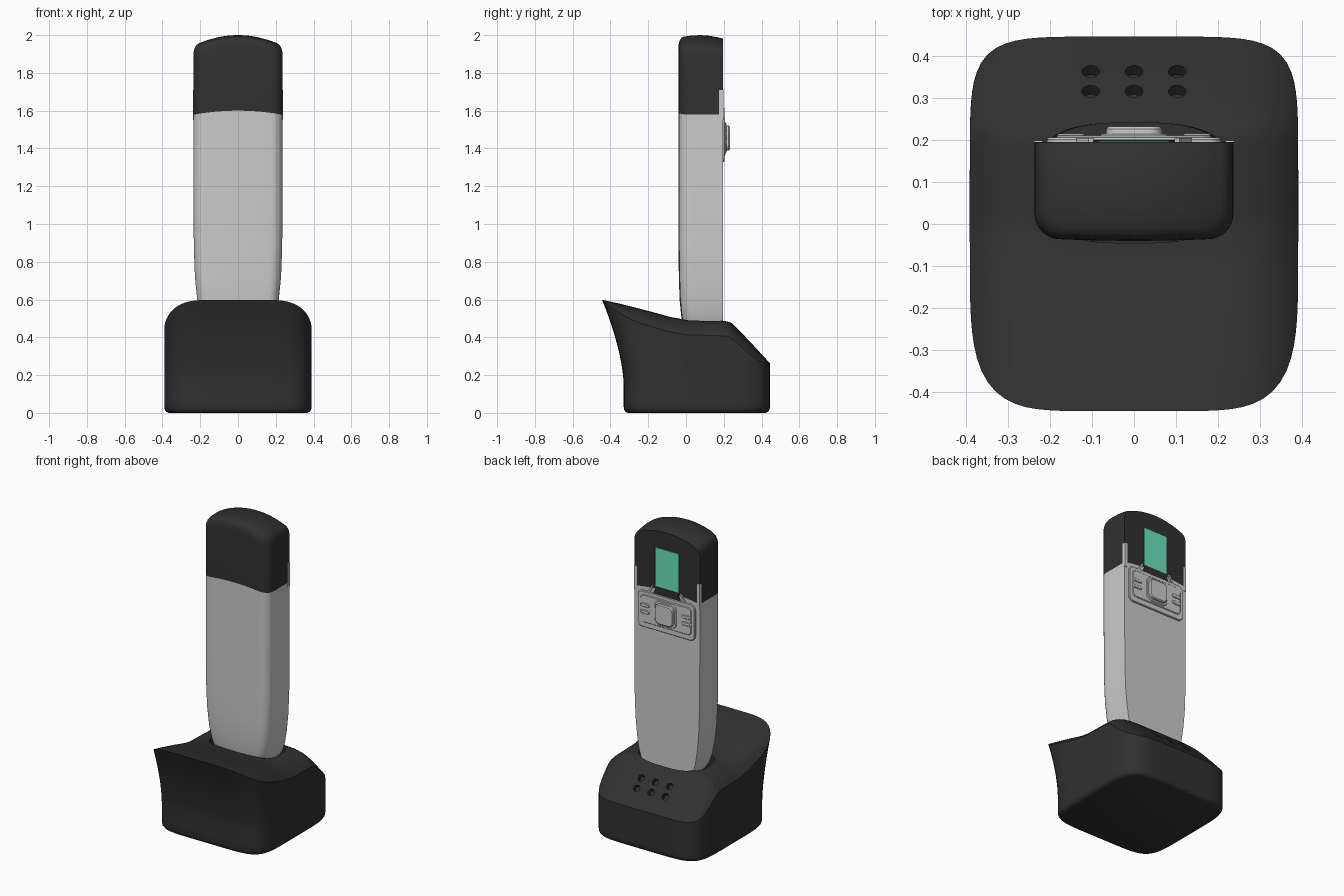
import bpy, bmesh, math
from mathutils import Matrix, Vector

if "Cube" in bpy.data.objects:
    bpy.data.objects.remove(bpy.data.objects["Cube"])


def material(name, rgb):
    m = bpy.data.materials.new(name)
    m.diffuse_color = (*rgb, 1)
    m.use_nodes = True
    m.node_tree.nodes["Principled BSDF"].inputs["Base Color"].default_value = m.diffuse_color
    return m


DARK = material("dark_plastic", (0.03, 0.03, 0.03))
TEAL = material("screen_teal", (0.14, 0.78, 0.5))


def lerp(table, v):
    """Linear lookup in a table of (key, value) pairs."""
    if v <= table[0][0]:
        return table[0][1]
    for (a, p), (b, q) in zip(table, table[1:]):
        if v <= b:
            return p + (q - p) * (v - a) / (b - a)
    return table[-1][1]


def smooth(ob, angle=35):
    bpy.ops.object.select_all(action='DESELECT')
    ob.select_set(True)
    bpy.context.view_layer.objects.active = ob
    bpy.ops.object.shade_smooth_by_angle(angle=math.radians(angle))


def add_object(name, bm, mat=None):
    bmesh.ops.recalc_face_normals(bm, faces=bm.faces[:])
    me = bpy.data.meshes.new(name)
    bm.to_mesh(me)
    bm.free()
    ob = bpy.data.objects.new(name, me)
    bpy.context.collection.objects.link(ob)
    if mat:
        me.materials.append(mat)
    return ob


def loft(name, rings, mat=None):
    """Skin equal-length rings and cap both ends."""
    bm = bmesh.new()
    vs = [[bm.verts.new(p) for p in r] for r in rings]
    n = len(rings[0])
    for a, b in zip(vs, vs[1:]):
        for i in range(n):
            j = (i + 1) % n
            bm.faces.new((a[i], a[j], b[j], b[i]))
    bm.faces.new(vs[0])
    bm.faces.new(vs[-1])
    return add_object(name, bm, mat)


def superellipse(hw, hd, cy, n, count=128):
    out = []
    for i in range(count):
        a = 2 * math.pi * i / count
        c, s = math.cos(a), math.sin(a)
        # direction is stretched to the box so samples follow its corners
        r = (abs(c) ** n + abs(s) ** n) ** (-1 / n)
        out.append((hw * r * c, cy + hd * r * s))
    return out


# ---- charging base ----
PROFILE = [(-0.45, 0.6), (-0.35, 0.578), (-0.2, 0.54), (-0.08, 0.507), (0, 0.493),
           (0.1, 0.491), (0.21, 0.487), (0.24, 0.477), (0.29, 0.428), (0.35, 0.365), (0.445, 0.262)]


def base_top(x, y):
    return lerp(PROFILE, y) - 0.08 * min(1, abs(x) / 0.39) ** 6


def lean(v, z):
    k = max(0, (z - 0.15) / 0.45) ** 1.6
    return v - 0.115 * k * (0.445 - v) / 0.775


plan = superellipse(0.39, 0.3875, 0.0575, 6)
rings = [[(x * s, 0.0575 + (y - 0.0575) * s, z) for x, y in plan]
         for s, z in ((0.94, 0), (0.975, 0.006), (0.993, 0.017), (1, 0.035))]
rim = []
for x, v in plan:
    y = v
    for _ in range(15):
        y = lean(v, base_top(x, y))
    rim.append((x, y, base_top(x, y)))
for k in range(1, 13):
    ring = []
    for (x, v), p in zip(plan, rim):
        z = 0.035 + (p[2] - 0.035) * k / 12
        ring.append((x, lean(v, z), z))
    rings.append(ring)
slot = superellipse(0.235, 0.1425, 0.0975, 3)
for k in range(1, 25):
    t = k / 24
    ring = []
    for p, q in zip(rim, slot):
        x, y = p[0] + (q[0] - p[0]) * t, p[1] + (q[1] - p[1]) * t
        ring.append((x, y, base_top(x, y)))
    rings.append(ring)
rings.append([(x * 0.97, y, 0.4) for x, y in slot])
base = loft("charging_base", rings, DARK)

# speaker holes in the rear slope
bm = bmesh.new()
for x in (-0.103, 0, 0.103):
    for y in (0.315, 0.362):
        tilt = Vector((0, 0.73, 0.68)).to_track_quat('Z', 'Y').to_matrix().to_4x4()
        bmesh.ops.create_cone(bm, cap_ends=True, segments=24, radius1=0.021, radius2=0.021,
                              depth=0.06, matrix=Matrix.Translation((x, y, base_top(x, y))) @ tilt)
cutter = add_object("hole_cutter", bm)
cutter.hide_render = True
mod = base.modifiers.new("holes", 'BOOLEAN')
mod.operation, mod.solver, mod.object = 'DIFFERENCE', 'EXACT', cutter
bpy.context.view_layer.objects.active = base
bpy.ops.object.modifier_apply(modifier=mod.name)
bpy.data.objects.remove(cutter)
smooth(base)

# ---- handset ----
BACK = 0.195


def section(w, yf, r=0.06):
    """Handset outline: square back corners, rounded front corners, slight front bow."""
    half = [(w * i / 8, BACK) for i in range(9)]
    half += [(w, BACK + (yf + r - BACK) * i / 4) for i in range(1, 4)]
    half += [(w - r + r * math.cos(a), yf + r - r * math.sin(a))
             for a in (math.pi / 2 * i / 8 for i in range(9))]
    half += [((w - r) * (1 - i / 6), yf - 0.004 * (1 - (1 - i / 6) ** 2)) for i in range(1, 7)]
    return half + [(-x, y) for x, y in half[-2:0:-1]]


def seam(x):
    return 1.6 - 0.38 * x * x


BODY = [(0.41, 0.14, 0.01), (0.435, 0.168, -0.005), (0.47, 0.188, -0.015), (0.52, 0.203, -0.022),
        (0.6, 0.216, -0.03), (0.72, 0.228, -0.034), (0.88, 0.234, -0.036), (1.2, 0.236, -0.036)]
rings = [[(x, y, z) for x, y in section(w, yf)] for z, w, yf in BODY]
outline = section(0.236, -0.036)
rings.append([(x, y, seam(x)) for x, y in outline])
smooth(loft("handset_body", rings))


def dome(x, y):
    return 2 - x * x - 1.2 * (y - 0.07) ** 2


rings = [[(x, y, seam(x)) for x, y in outline]]
for s, drop in ((1, 0.045), (0.99, 0.027), (0.965, 0.012), (0.93, 0.004), (0.88, 0),
                (0.7, 0), (0.5, 0), (0.3, 0), (0.1, 0)):
    pts = [(x * s, BACK + (y - BACK) * s) for x, y in outline]
    rings.append([(x, y, dome(x, y) - drop) for x, y in pts])
smooth(loft("handset_cap", rings, DARK))


# ---- controls on the back of the handset ----
def plate(name, cx, cz, hw, hh, y0, y1, r, chamfer=0.004, mat=None):
    def ring(y, inset):
        pts = []
        for q, (sx, sz) in enumerate(((1, 1), (-1, 1), (-1, -1), (1, -1))):
            for i in range(9):
                a = math.pi / 2 * (q + i / 8)
                pts.append((cx + sx * (hw - r) + (r - inset) * math.cos(a), y,
                            cz + sz * (hh - r) + (r - inset) * math.sin(a)))
        return pts
    ob = loft(name, [ring(y0, 0), ring(y1 - chamfer, 0), ring(y1, chamfer)], mat)
    smooth(ob)
    return ob


def prism(name, xz, y0, y1, mat=None):
    return loft(name, [[(x, y, z) for x, z in xz] for y in (y0, y1)], mat)


plate("screen", 0, 1.74, 0.085, 0.128, 0.185, 0.197, 0.004, 0.001, TEAL)
plate("control_panel", 0, 1.447, 0.207, 0.118, 0.185, 0.205, 0.035)
plate("panel_raised_face", 0, 1.453, 0.185, 0.09, 0.2, 0.21, 0.03)
plate("button_collar", 0, 1.455, 0.08, 0.08, 0.2, 0.214, 0.04)
plate("main_button", 0, 1.455, 0.066, 0.066, 0.2, 0.232, 0.032, 0.006)
prism("screen_tab", [(-0.1, 1.56), (0.1, 1.56), (0.078, 1.612), (-0.078, 1.612)], 0.185, 0.2, DARK)
for side, s in (("left", -1), ("right", 1)):
    # rails running up beside the cap, struts beside the tab, side key ridges
    prism(side + "_rail", [(s * 0.217, 1.55), (s * 0.237, 1.55), (s * 0.237, 1.71),
                           (s * 0.217, 1.71)], 0.176, 0.198)
    prism(side + "_strut", [(s * 0.13, 1.55), (s * 0.145, 1.55), (s * 0.108, 1.612),
                            (s * 0.096, 1.612)], 0.185, 0.204)
    for k in (-1, 1):
        plate(side + "_key", s * 0.15, 1.455 + k * 0.022, 0.033, 0.012, 0.2, 0.215, 0.011)
